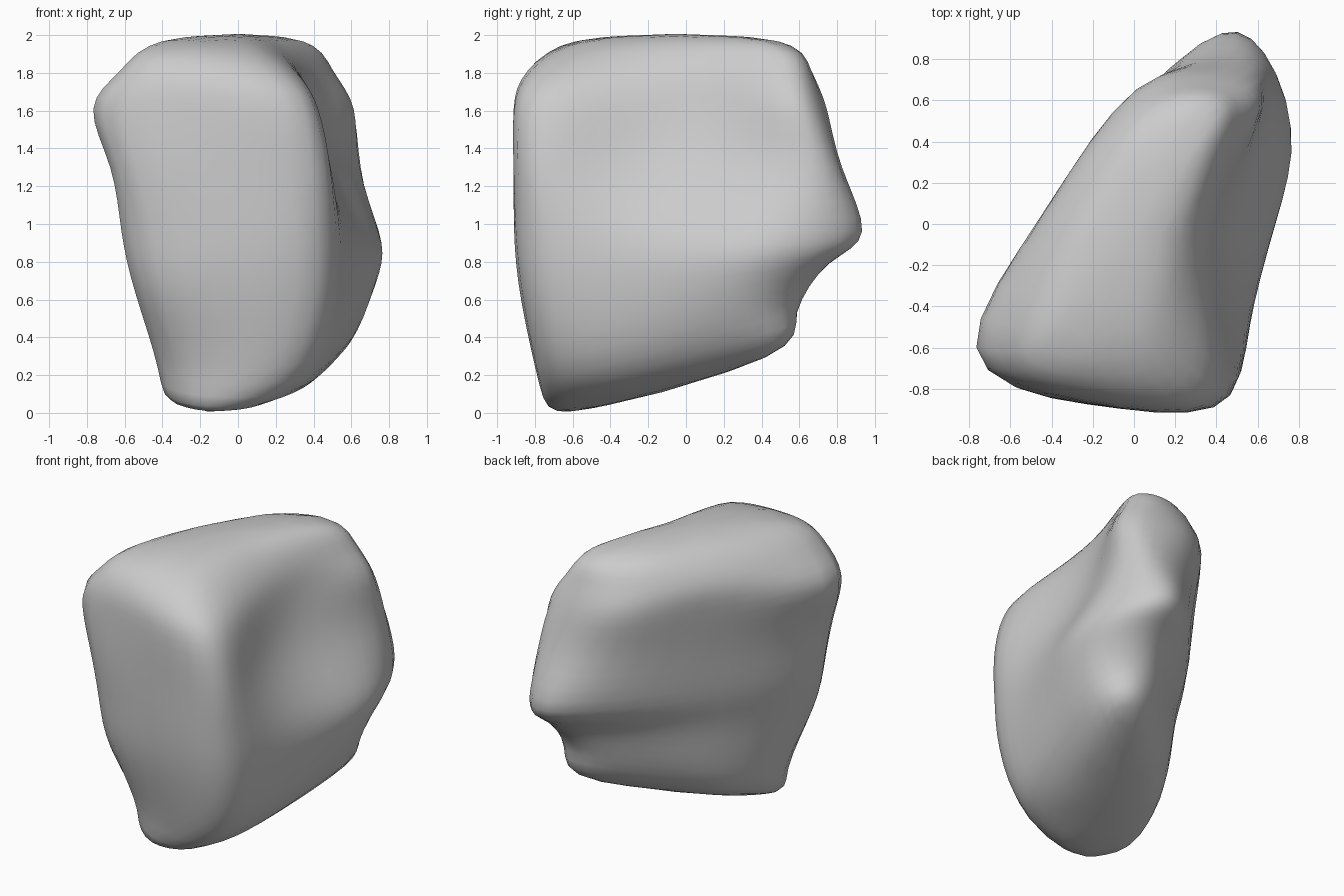
import bpy
import bmesh
from mathutils import Vector

default_cube = bpy.data.objects.get("Cube")
if default_cube:
    bpy.data.objects.remove(default_cube, do_unlink=True)


def ring(height, slope, *outline):
    """One slice of the boulder, tilted along y by the given slope."""
    return [Vector((x, y, height + slope * y)) for x, y in outline]


# Slices from the underside to the crown, each running anticlockwise
# from the front left corner
underside = ring(.185, .28, (-.32, -.48), (-.15, -.63), (.03, -.57), (.25, -.3), (.38, 0),
                 (.48, .39), (.35, .46), (0, .15), (-.22, -.12))
foot = ring(.37, .28, (-.42, -.48), (-.14, -.745), (.25, -.74), (.45, -.48), (.58, 0),
            (.63, .43), (.38, .58), (.07, .38), (-.28, 0))
undercut = ring(.7, .12, (-.545, -.62), (-.12, -.85), (.4, -.83), (.55, -.5), (.68, 0),
                (.74, .42), (.55, .76), (.16, .56), (-.3, .05))
belly = ring(.96, 0, (-.62, -.64), (-.15, -.88), (.41, -.87), (.55, -.5), (.65, 0),
             (.75, .5), (.56, .9), (.24, .8), (-.34, .09))
waist = ring(1.3, 0, (-.67, -.65), (-.25, -.87), (.39, -.89), (.48, -.55), (.48, 0),
             (.64, .57), (.53, .81), (.1, .69), (-.4, .05))
shoulder = ring(1.61, 0, (-.78, -.6), (-.25, -.86), (.35, -.88), (.4, -.45), (.42, .12),
                (.62, .56), (.42, .73), (.01, .66), (-.41, .08))
brow = ring(1.81, 0, (-.62, -.62), (-.22, -.82), (.23, -.78), (.31, -.35), (.38, .12),
            (.5, .53), (.33, .66), (-.03, .55), (-.42, .03))
crown = ring(1.965, 0, (-.42, -.5), (-.2, -.59), (.04, -.52), (.16, -.25), (.26, .1),
             (.36, .41), (.22, .5), (-.03, .36), (-.27, -.06))
slices = [underside, foot, undercut, belly, waist, shoulder, brow, crown]

# Loft the slices into a closed cage
bm = bmesh.new()
loops = [[bm.verts.new(point) for point in points] for points in slices]
for low, high in zip(loops, loops[1:]):
    for i in range(len(low)):
        j = (i + 1) % len(low)
        bm.faces.new((low[i], low[j], high[j], high[i]))
bm.faces.new(loops[0][::-1])
bm.faces.new(loops[-1])
mesh = bpy.data.meshes.new("boulder")
bm.to_mesh(mesh)
bm.free()

boulder = bpy.data.objects.new("boulder", mesh)
bpy.context.collection.objects.link(boulder)
subdivision = boulder.modifiers.new("rounding", "SUBSURF")
subdivision.levels = subdivision.render_levels = 2


def rounded_points():
    """Vertex positions after the rounding modifier."""
    mesh.update()
    boulder.update_tag()
    bpy.context.view_layer.update()
    graph = bpy.context.evaluated_depsgraph_get()
    return [v.co.copy() for v in boulder.evaluated_get(graph).data.vertices]


# Push the cage outward until the rounded surface passes through the slices
targets = [point for points in slices for point in points]
for step in range(6):
    for vert, target, actual in zip(mesh.vertices, targets, rounded_points()):
        vert.co += (target - actual) * .8
mesh.update()

# Plain stone colour
stone = bpy.data.materials.new("grey stone")
stone.use_nodes = True
colour = (.6, .6, .6, 1)
stone.diffuse_color = colour
stone.node_tree.nodes["Principled BSDF"].inputs["Base Color"].default_value = colour
mesh.materials.append(stone)

for face in mesh.polygons:
    face.use_smooth = True
